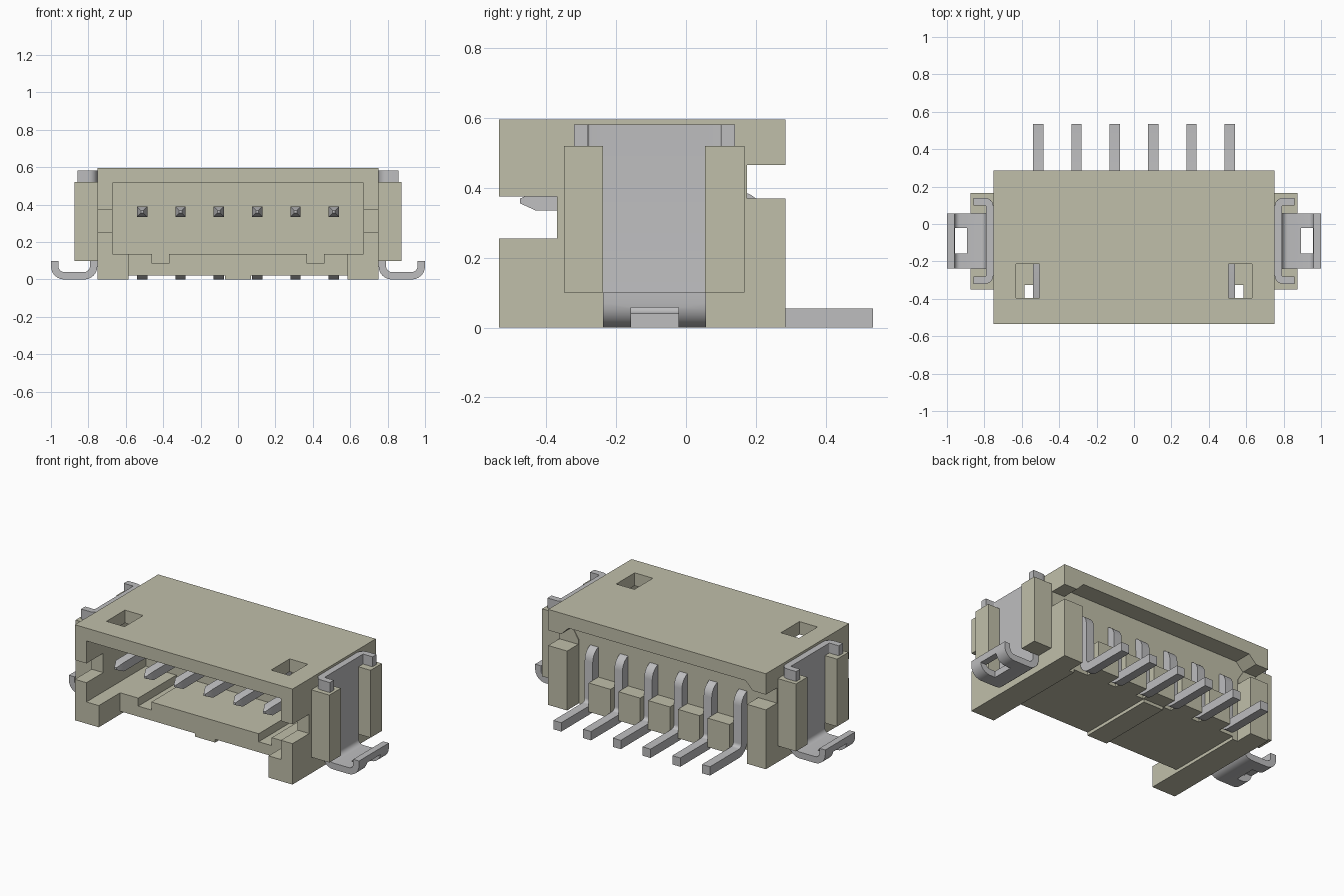
import bpy, bmesh, math
from mathutils import Vector

cube = bpy.data.objects.get("Cube")
if cube:
    bpy.data.objects.remove(cube, do_unlink=True)


def material(name, rgb):
    m = bpy.data.materials.new(name)
    m.use_nodes = True
    m.diffuse_color = (*rgb, 1)
    bsdf = next(n for n in m.node_tree.nodes if n.type == 'BSDF_PRINCIPLED')
    bsdf.inputs["Base Color"].default_value = (*rgb, 1)
    return m


BEIGE = material("beige plastic", (0.53, 0.52, 0.40))
METAL = material("grey metal", (0.51, 0.51, 0.52))


def finish(bm, name, mat):
    bmesh.ops.recalc_face_normals(bm, faces=bm.faces)
    me = bpy.data.meshes.new(name)
    bm.to_mesh(me)
    bm.free()
    ob = bpy.data.objects.new(name, me)
    bpy.context.collection.objects.link(ob)
    me.materials.append(mat)
    return ob


def prism_bm(profile, axis, a, b):
    """Extrude a 2D profile along an axis (the other two axes keep their order)."""
    bm = bmesh.new()

    def place(p, t):
        c = list(p)
        c.insert("xyz".index(axis), t)
        return bm.verts.new(c)
    lo = [place(p, a) for p in profile]
    hi = [place(p, b) for p in profile]
    bm.faces.new(lo)
    bm.faces.new(hi[::-1])
    n = len(profile)
    for i in range(n):
        j = (i + 1) % n
        bm.faces.new((lo[i], lo[j], hi[j], hi[i]))
    return bm


def prism(name, profile, axis, a, b, mat):
    return finish(prism_bm(profile, axis, a, b), name, mat)


def box(name, x, y, z, mat=BEIGE):
    rect = [(x[0], y[0]), (x[1], y[0]), (x[1], y[1]), (x[0], y[1])]
    return prism(name, rect, 'z', z[0], z[1], mat)


def boolean(ob, tool, operation):
    mod = ob.modifiers.new("cut", 'BOOLEAN')
    mod.operation, mod.object, mod.solver = operation, tool, 'EXACT'
    bpy.context.view_layer.objects.active = ob
    bpy.ops.object.modifier_apply(modifier=mod.name)
    bpy.data.objects.remove(tool, do_unlink=True)


def smooth(ob):
    bpy.ops.object.select_all(action='DESELECT')
    ob.select_set(True)
    bpy.context.view_layer.objects.active = ob
    bpy.ops.object.shade_smooth_by_angle(angle=math.radians(30))


def ribbon(points, radius, thick, steps=6):
    """Outline of a bent strip following a path with rounded right-angle corners."""
    pts = [Vector(p) for p in points]
    line = [(pts[0], (pts[1] - pts[0]).normalized())]
    for p0, p1, p2 in zip(pts, pts[1:], pts[2:]):
        d1, d2 = (p1 - p0).normalized(), (p2 - p1).normalized()
        c = p1 - d1 * radius + d2 * radius
        for i in range(steps + 1):
            t = math.pi / 2 * i / steps
            s, k = math.sin(t), math.cos(t)
            line.append((c - d2 * radius * k + d1 * radius * s, d1 * k + d2 * s))
    line.append((pts[-1], (pts[-1] - pts[-2]).normalized()))
    side = [(p, Vector((-t.y, t.x)) * thick / 2) for p, t in line]
    return [tuple(p + n) for p, n in side] + [tuple(p - n) for p, n in side[::-1]]


# Housing shell, hollowed from one block
housing = box("housing", (-.75, .75), (-.535, .285), (0, .595))
cuts = [
    ((-.67, .67), (-.7, .05), (.135, .515)),      # mating cavity
    ((-.585, .585), (-.7, -.325), (-.1, .25)),    # floor set back at the front
    ((-.9, .9), (-.7, -.37), (.255, .375)),       # front notch in side walls
    ((-.9, .9), (.175, .5), (.37, .465)),         # rear notch under the roof
]
for s in (-1, 1):
    def span(a, b):
        return tuple(sorted((s * a, s * b)))
    cuts += [
        (span(.07, .585), (-.7, .5), (-.1, .02)),       # raised underside
        (span(.505, .63), (-.395, -.213), (.45, .7)),   # roof windows
        (span(.37, .46), (-.7, .05), (.085, .2)),       # floor grooves
    ]
for x, y, z in cuts:
    boolean(housing, box("cutter", x, y, z), 'DIFFERENCE')
# Rear bay for the pins, with a chamfered recess under the roof
bay = [(-.62, -.1), (.62, -.1), (.62, .40), (.66, .465), (.61, .515),
       (-.61, .515), (-.66, .465), (-.62, .40)]
boolean(housing, prism("cutter", bay, 'y', .17, .5, BEIGE), 'DIFFERENCE')

PITCH = .205
# Divider blocks between the pins
for i in range(5):
    x = (i - 2) * PITCH
    box(f"pin_divider_{i + 1}", (x - .075, x + .075), (.168, .265), (.02, .20))

# Bent contact pins with pyramid tips
pin_path = [(-.43, .3625), (.198, .3625), (.198, .0275), (.535, .0275)]
pin_outline = ribbon(pin_path, .05, .055)
for i in range(6):
    x = (i - 2.5) * PITCH
    bm = prism_bm(pin_outline, 'x', x - .0275, x + .0275)
    front = min(bm.faces, key=lambda f: f.calc_center_median().y)
    tip = bmesh.ops.extrude_discrete_faces(bm, faces=[front])['faces'][0]
    c = tip.calc_center_median()
    for v in tip.verts:
        v.co = c + (v.co - c) * .25 + Vector((0, -.045, 0))
    smooth(finish(bm, f"contact_pin_{i + 1}", METAL))

# Side posts and soldering brackets
for s, side in ((1, "left"), (-1, "right")):
    def span(a, b):
        return tuple(sorted((s * a, s * b)))
    for y, end in (((-.35, -.237), "front"), ((.055, .167), "rear")):
        box(f"{side}_{end}_post", span(.75, .875), y, (.10, .52))

    # Bent plate and foot with a slot through the upturned toe
    path = [(.772, .582), (.772, .02), (.98, .02), (.98, .10)]
    outline = [(s * px, pz) for px, pz in ribbon(path, .05, .04)]
    foot = prism(f"{side}_bracket", outline, 'y', -.237, .057, METAL)
    boolean(foot, box("cutter", span(.892, 1.1), (-.157, -.022), (-.1, .058), METAL),
            'DIFFERENCE')
    smooth(foot)

    # Wrapped wings standing above the posts
    for sy, end in ((-1, "front"), (1, "rear")):
        wing = ribbon([(.772, sy * .147), (.772, sy * .21), (.857, sy * .21)], .025, .04)
        wing = [(s * px, py - .09) for px, py in wing]
        smooth(prism(f"{side}_{end}_wing", wing, 'z', .505, .582, METAL))
